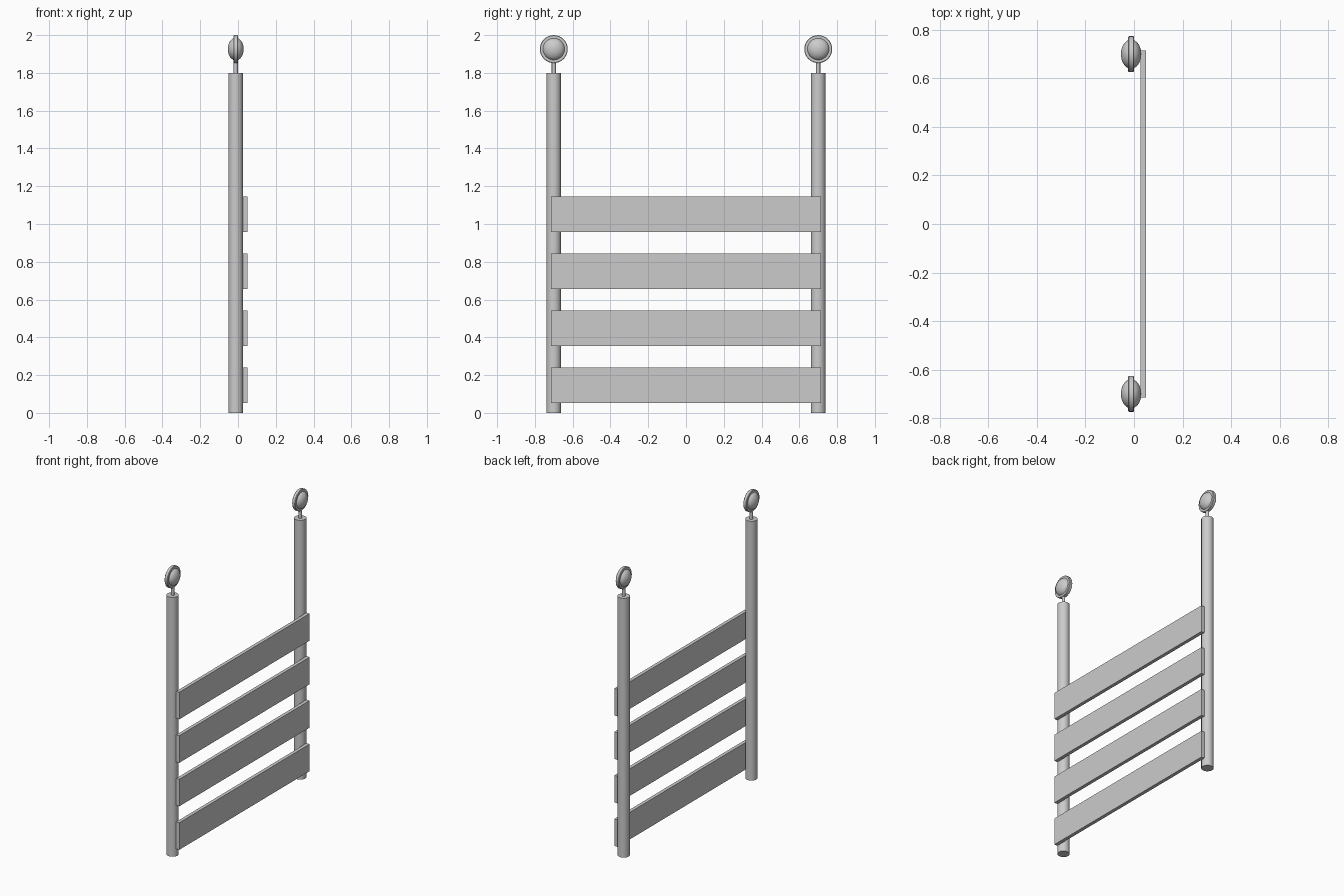
import bpy
import math

cube = bpy.data.objects.get("Cube")
if cube:
    bpy.data.objects.remove(cube, do_unlink=True)

grey = bpy.data.materials.new("plain_grey")
grey.use_nodes = True
GREY = (0.6, 0.6, 0.6, 1)
grey.diffuse_color = GREY
grey.node_tree.nodes["Principled BSDF"].inputs["Base Color"].default_value = GREY

POST_X = -0.012


def finish(name, smooth=True):
    obj = bpy.context.object
    obj.name = name
    obj.data.materials.append(grey)
    bpy.ops.object.transform_apply(location=False, rotation=True, scale=True)
    if smooth:
        bpy.ops.object.shade_smooth_by_angle(angle=math.radians(35))
    return obj


def cylinder(name, radius, depth, loc, sides, tilt=0):
    bpy.ops.mesh.primitive_cylinder_add(vertices=sides, radius=radius, depth=depth,
                                        location=loc, rotation=(0, tilt, 0))
    return finish(name)


# Posts, each topped by a stem carrying a round reflector
for side, y in (("front", -0.7), ("back", 0.7)):
    cylinder(side + "_post", 0.039, 1.8, (POST_X, y, 0.9), 16)
    cylinder(side + "_stem", 0.011, 0.1, (POST_X, y, 1.84), 12)
    rim = cylinder(side + "_reflector_rim", 0.074, 0.024, (POST_X, y, 1.926), 32, math.pi / 2)
    bevel = rim.modifiers.new("soft_edge", 'BEVEL')
    bevel.width = 0.003
    bevel.limit_method = 'ANGLE'
    # Domed lens bulging from both faces of the rim
    bpy.ops.mesh.primitive_uv_sphere_add(segments=32, ring_count=16, radius=1,
                                         location=(POST_X, y, 1.926))
    bpy.context.object.scale = (0.042, 0.06, 0.06)
    finish(side + "_reflector_lens")

# Four boards fixed to the left side of the posts
for i in range(4):
    bpy.ops.mesh.primitive_cube_add(size=1, location=(0.038, 0, 0.146 + 0.302 * i))
    bpy.context.object.scale = (0.024, 1.43, 0.188)
    finish(f"board_{i + 1}", smooth=False)
